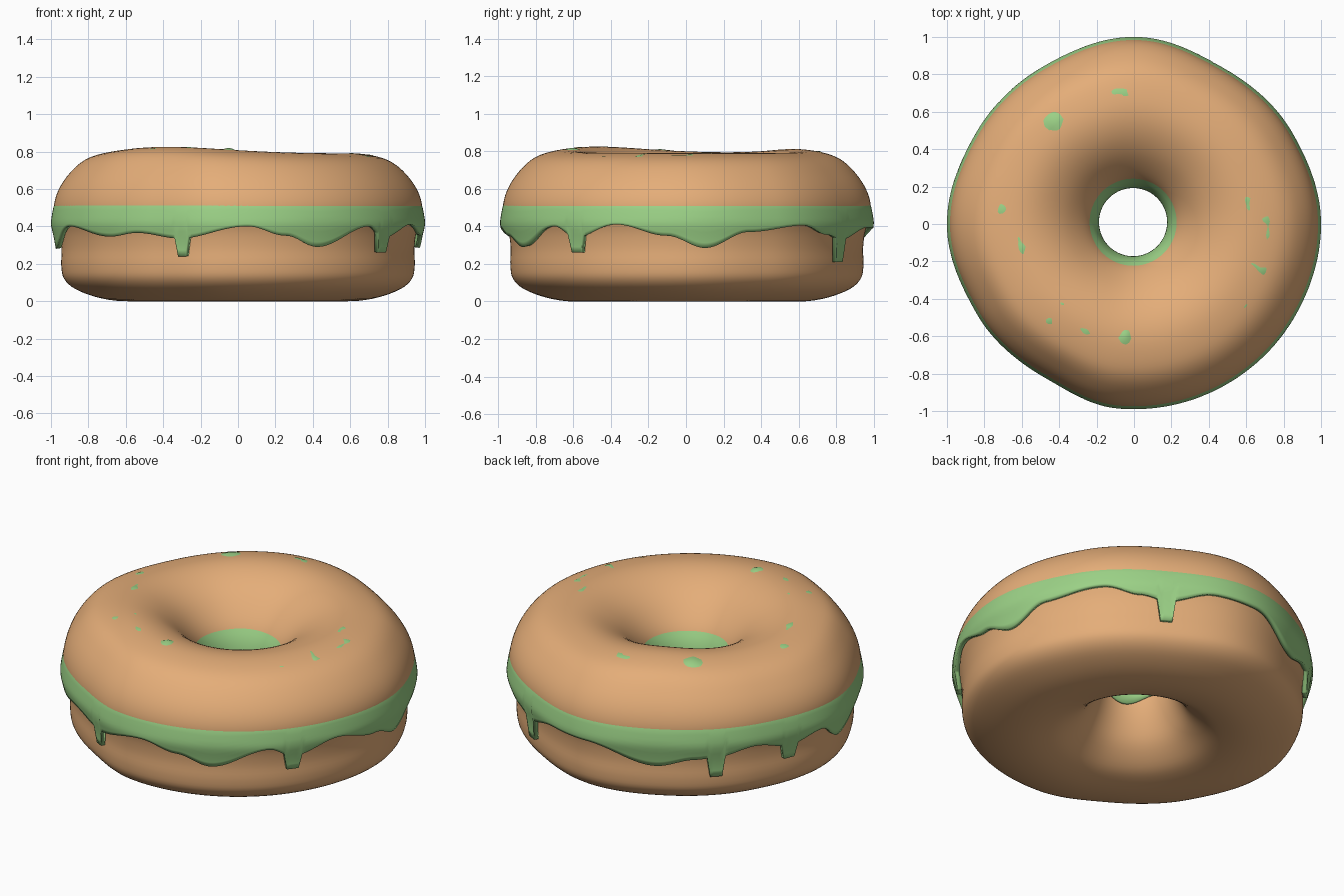
import bpy, bmesh
from math import sin, cos, pi, radians, exp
from mathutils import Vector, noise

if "Cube" in bpy.data.objects:
    bpy.data.objects.remove(bpy.data.objects["Cube"])

N = 360


def spline(pts, n, closed):
    """Catmull-Rom samples through (r, z) points."""
    out, m = [], len(pts)
    get = (lambda i: pts[i % m]) if closed else (lambda i: pts[min(max(i, 0), m - 1)])
    for i in range(m if closed else m - 1):
        p = [Vector(get(i + k)) for k in (-1, 0, 1, 2)]
        for j in range(n):
            t = j / n
            out.append(0.5 * (2 * p[1] + (p[2] - p[0]) * t
                       + (2 * p[0] - 5 * p[1] + 4 * p[2] - p[3]) * t * t
                       + (3 * p[1] - p[0] - 3 * p[2] + p[3]) * t ** 3))
    if not closed:
        out.append(Vector(pts[-1]))
    return out


def around(table, deg):
    """Smooth periodic interpolation of (angle, value) pairs."""
    deg %= 360
    for i, (a, v) in enumerate(table):
        b, w = table[(i + 1) % len(table)]
        if i == len(table) - 1:
            b += 360
        d = deg + 360 if deg < table[0][0] else deg
        if a <= d <= b:
            t = (1 - cos(pi * (d - a) / (b - a))) / 2
            return v + (w - v) * t
    return table[0][1]


def bump(deg, centre, width):
    d = (deg - centre + 180) % 360 - 180
    return exp(-(d / width) ** 2)


# Slightly uneven outline of the ring seen from above
OUTLINE = [(0, 1), (30, .977), (60, .962), (90, 1), (120, .972), (150, .975), (180, 1),
           (210, .968), (240, .95), (265, .99), (300, .99), (330, .992)]


def place(r, z, deg):
    f = around(OUTLINE, deg)
    w = min(max((r - .2) / .7, 0), 1)
    r *= 1 + (f - 1) * w
    if z > .5:
        lift = .035 * bump(deg, 232, 45) + .022 * bump(deg, 112, 30)
        z += lift * min((z - .5) / .25, 1)
    a = radians(deg)
    return (r * cos(a) - .005 * (1 - w), r * sin(a) + .01 * (1 - w), z)


def ring_mesh(name, columns, closed, colour):
    bm = bmesh.new()
    grid = [[bm.verts.new(p) for p in col] for col in columns]
    m = len(grid[0])
    for i in range(len(grid)):
        a, b = grid[i], grid[(i + 1) % len(grid)]
        for j in range(m if closed else m - 1):
            k = (j + 1) % m
            bm.faces.new((a[j], b[j], b[k], a[k]))
    bmesh.ops.recalc_face_normals(bm, faces=bm.faces)
    me = bpy.data.meshes.new(name)
    bm.to_mesh(me)
    bm.free()
    for p in me.polygons:
        p.use_smooth = True
    mat = bpy.data.materials.new(name + "_colour")
    mat.diffuse_color = colour
    mat.use_nodes = True
    mat.node_tree.nodes["Principled BSDF"].inputs["Base Color"].default_value = mat.diffuse_color
    me.materials.append(mat)
    ob = bpy.data.objects.new(name, me)
    bpy.context.collection.objects.link(ob)
    return ob


# Dough: flat bottom, slight waist, rounded top, flared hole
lower = [(.3, .12), (.4, .04), (.5, .008), (.62, 0), (.75, .02), (.87, .065), (.93, .12),
         (.945, .19), (.943, .28), (.952, .36), (.972, .43)]
upper = [(.985, .5), (.965, .58), (.915, .66), (.84, .732), (.75, .772), (.62, .79),
         (.5, .77), (.38, .71), (.28, .62), (.22, .53)]
hole = [(.2, .43), (.205, .33), (.24, .22)]
dough_profile = spline(lower + upper + hole, 4, True)
degs = [i * 360 / N for i in range(N)]
ring_mesh("dough", [[place(p.x, p.y, d) for p in dough_profile] for d in degs[::2]],
          True, (.78, .42, .19, 1))

# Icing: wavy lower edge with a few narrow runs
EDGE = [(6, .285), (20, .37), (40, .405), (52, .355), (61, .33), (78, .395), (92, .39),
        (115, .285), (128, .33), (135, .34), (148, .385), (161, .34), (173, .38), (183, .28),
        (202, .40), (224, .345), (235, .365), (251, .335), (273, .40), (285, .35),
        (296, .29), (315, .40), (323, .34), (338, .41), (354, .35)]
RUNS = [(61, .21), (135, .22), (161, .26), (251.4, .24), (323, .26)]


def edge_height(deg):
    z = around(EDGE, deg)
    for centre, tip in RUNS:
        if abs(deg - centre) < 2.2:
            z = tip
    return z


outer = spline([(.972, .2), (.975, .28), (.987, .35), (1, .41), (.995, .46), (.985, .51)], 8, False)


def outer_radius(z):
    for p, q in zip(outer, outer[1:]):
        if p.y <= z <= q.y:
            return p.x + (q.x - p.x) * (z - p.y) / (q.y - p.y)
    return outer[-1].x


top = spline(upper, 4, False)
columns = []
for d in degs:
    z0 = edge_height(d)
    col = []
    for j in range(9):
        z = z0 + (.505 - z0) * j / 8
        col.append(place(outer_radius(z), z, d))
    # Crown lies just below the dough, breaking through in small patches
    for i in range(2, len(top) - 4):
        p = top[i]
        n = Vector((top[i + 1].y - top[i - 1].y, top[i - 1].x - top[i + 1].x)).normalized()
        q = p - n * .006 if n.y > 0 else p + n * .006
        if .58 < p.x < .76:
            a = radians(d)
            q.y += max(0, noise.noise(Vector((cos(a) * 7, sin(a) * 7, p.x * 12))) - .2) * .025
        col.append(place(q.x, q.y, d))
    # Lip inside the hole
    for r, z in [(.215, .535), (.195, .48), (.183, .43), (.182, .38), (.188, .34 + .02 * sin(radians(d * 4)))]:
        col.append(place(r, z, d))
    columns.append(col)
icing = ring_mesh("icing", columns, False, (.33, .64, .24, 1))
shell = icing.modifiers.new("thickness", 'SOLIDIFY')
shell.thickness = .025
shell.offset = -1
# Make sure the shell faces outward so it thickens towards the dough
if sum(p.normal.z * p.area for p in icing.data.polygons) < 0:
    icing.data.flip_normals()
bpy.ops.object.select_all(action='DESELECT')
icing.select_set(True)
bpy.context.view_layer.objects.active = icing
bpy.ops.object.shade_smooth_by_angle(angle=radians(50))
